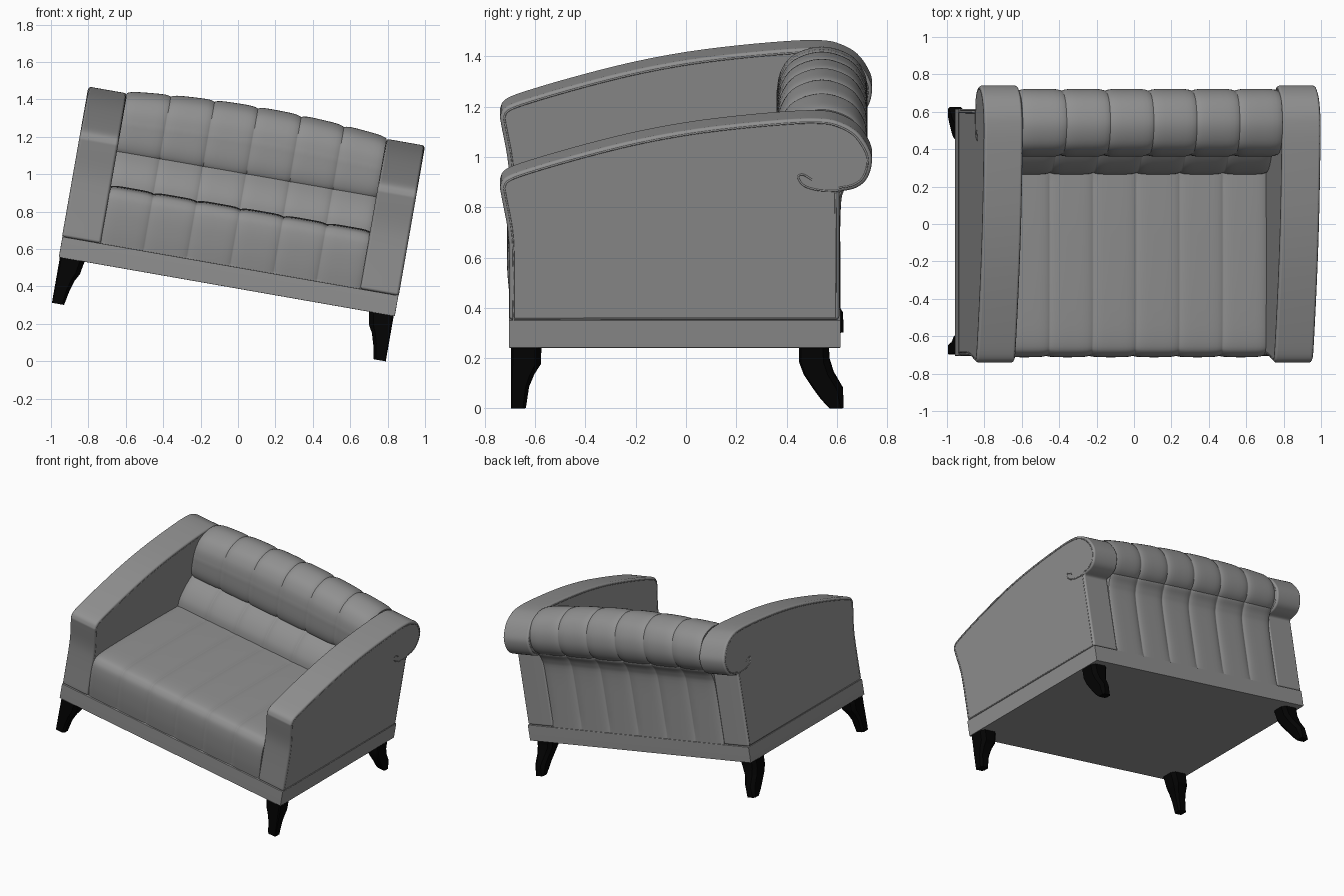
import bpy, bmesh, math
from mathutils import Matrix, Vector

if "Cube" in bpy.data.objects:
    bpy.data.objects.remove(bpy.data.objects["Cube"])

# The whole sofa leans sideways by ten degrees
TILT = Matrix.Translation((-0.06, 0, 0.398)) @ Matrix.Rotation(math.radians(9.95), 4, 'Y')
W_OUT, W_IN, BASE_H = 0.912, 0.705, 0.112

fabric = bpy.data.materials.new("dark_fabric")
fabric.diffuse_color = (0.28, 0.28, 0.28, 1)
fabric.use_nodes = True
fabric.node_tree.nodes["Principled BSDF"].inputs["Base Color"].default_value = fabric.diffuse_color
black = bpy.data.materials.new("dark_wood")
black.diffuse_color = (0.001, 0.001, 0.001, 1)
black.use_nodes = True
black.node_tree.nodes["Principled BSDF"].inputs["Base Color"].default_value = black.diffuse_color


def spline(pts, n=5):
    """Smooth Catmull-Rom sampling through 2D points."""
    p, out = [Vector(q) for q in pts], []
    m = len(p)
    for i in range(m - 1):
        a, b, c, d = p[max(i - 1, 0)], p[i], p[i + 1], p[min(i + 2, m - 1)]
        for k in range(n):
            t = k / n
            out.append(0.5 * (2 * b + (c - a) * t + (2 * a - 5 * b + 4 * c - d) * t * t
                              + (3 * b - a - 3 * c + d) * t ** 3))
    out.append(p[-1])
    return out


def loft(name, rings):
    """Mesh from closed rings of equal length, capped at both ends."""
    bm = bmesh.new()
    vs = [[bm.verts.new(c) for c in r] for r in rings]
    n = len(vs[0])
    for a, b in zip(vs, vs[1:]):
        for j in range(n):
            bm.faces.new((a[j], a[(j + 1) % n], b[(j + 1) % n], b[j]))
    bm.faces.new(vs[0])
    bm.faces.new(vs[-1])
    bmesh.ops.recalc_face_normals(bm, faces=bm.faces[:])
    me = bpy.data.meshes.new(name)
    bm.to_mesh(me)
    bm.free()
    ob = bpy.data.objects.new(name, me)
    bpy.context.collection.objects.link(ob)
    return ob


def finish(ob, mirror=False, bevel=0, segments=3, angle=40, mat=fabric):
    """Bevel, mirror, shade, colour and tilt one part."""
    if bevel:
        b = ob.modifiers.new("Bevel", 'BEVEL')
        b.width, b.segments, b.use_clamp_overlap = bevel, segments, False
        b.limit_method, b.angle_limit = 'ANGLE', math.radians(40)
    if mirror:
        ob.modifiers.new("Mirror", 'MIRROR').use_mirror_merge = False
    bpy.ops.object.select_all(action='DESELECT')
    ob.select_set(True)
    bpy.context.view_layer.objects.active = ob
    bpy.ops.object.convert(target='MESH')
    ob = bpy.context.view_layer.objects.active
    bpy.ops.object.shade_smooth_by_angle(angle=math.radians(angle))
    if bevel:
        ob.modifiers.new("Weighted", 'WEIGHTED_NORMAL').keep_sharp = True
    ob.data.materials.append(mat)
    ob.matrix_world = TILT


def quilt(name, prof, depth, crown=0.0, channels=6):
    """Side profile swept across the width with padded vertical channels."""
    n = len(prof)
    area = sum(prof[i].cross(prof[(i + 1) % n]) for i in range(n))
    s = 1 if area > 0 else -1
    normals = []
    for i in range(n):
        t = (prof[(i + 1) % n] - prof[i - 1]).normalized()
        normals.append(Vector((t.y, -t.x)) * s)
    steps = [0, 0.02, 0.06, 0.13, 0.25, 0.4, 0.6, 0.75, 0.87, 0.94, 0.98]
    us = [(c + t) / channels * 2 - 1 for c in range(channels) for t in steps] + [1]
    rings = []
    for u in us:
        f = (u + 1) / 2 * channels
        dip = depth * abs(2 * (f - math.floor(f)) - 1) ** 6
        ring = []
        for p, nr in zip(prof, normals):
            q = p - nr * dip
            lift = crown * (1 - u * u) * min(max((q.y - 0.6) / 0.33, 0), 1)
            ring.append((u * W_IN, q.x, q.y + lift))
        rings.append(ring)
    finish(loft(name, rings), angle=50)


def piping(name, runs, radius):
    """Thin welt cords, mirrored to both arms."""
    cu = bpy.data.curves.new(name, 'CURVE')
    cu.dimensions, cu.bevel_depth, cu.bevel_resolution = '3D', radius, 1
    for x, pts in runs:
        sp = cu.splines.new('POLY')
        sp.points.add(len(pts) - 1)
        for sv, p in zip(sp.points, pts):
            sv.co = (x, p[0], p[1], 1)
    ob = bpy.data.objects.new(name, cu)
    bpy.context.collection.objects.link(ob)
    bpy.ops.object.select_all(action='DESELECT')
    ob.select_set(True)
    bpy.context.view_layer.objects.active = ob
    bpy.ops.object.convert(target='MESH')
    finish(bpy.context.view_layer.objects.active, mirror=True, angle=80)


# Base plinth
y0, y1 = -0.705, 0.615
base = loft("base", [[(x, y0, 0), (x, y1, 0), (x, y1, BASE_H), (x, y0, BASE_H)]
                     for x in (-W_OUT, W_OUT)])
finish(base, bevel=0.003, segments=2)

# Scrolled arms
scroll = spline([(-0.703, BASE_H), (-0.703, 0.36), (-0.71, 0.48), (-0.735, 0.615), (-0.738, 0.655),
                 (-0.71, 0.692), (-0.6, 0.732), (-0.4, 0.790), (-0.2, 0.840), (0, 0.878),
                 (0.2, 0.904), (0.4, 0.922), (0.52, 0.926), (0.6, 0.915), (0.68, 0.872),
                 (0.732, 0.795), (0.738, 0.735), (0.715, 0.675), (0.67, 0.642), (0.61, 0.630)])
arm = loft("arm", [[(x, p.x, p.y) for p in scroll + [Vector((0.61, BASE_H))]]
                   for x in (W_IN, W_OUT)])
finish(arm, mirror=True, bevel=0.014, segments=4)

# Piping around the arm edges, and the small curl under the scroll
inset = []
for i, p in enumerate(scroll):
    t = (scroll[min(i + 1, len(scroll) - 1)] - scroll[max(i - 1, 0)]).normalized()
    inset.append(p + Vector((t.y, -t.x)) * 0.017)
curl = spline([(0.607, 0.634), (0.53, 0.637), (0.47, 0.655), (0.446, 0.69), (0.465, 0.7),
               (0.5, 0.68)])
edge = [(-0.686, BASE_H + 0.004), (0.595, BASE_H + 0.006), (0.595, 0.625)]
piping("arm_piping", [(W_OUT - 0.002, inset), (W_IN + 0.002, inset),
                      (W_OUT - 0.002, curl), (W_OUT - 0.002, edge)], 0.004)

# Channelled seat
seat = spline([(-0.69, 0.09), (-0.706, 0.2), (-0.712, 0.32), (-0.695, 0.39), (-0.63, 0.422),
               (-0.4, 0.43), (0, 0.43), (0.32, 0.425)])
quilt("seat", seat + [Vector((0.32, 0.09))], 0.009)

# Lower back: padded inside and outside
back = spline([(0.29, 0.09), (0.27, 0.3), (0.265, 0.42), (0.285, 0.5), (0.35, 0.585),
               (0.48, 0.68), (0.6, 0.7), (0.665, 0.665), (0.632, 0.6), (0.615, 0.5), (0.612, 0.09)])
quilt("back_cushion", back, 0.01)

# Rolled top of the back, fuller at its front lower edge
roll = spline([(0.36, 0.76), (0.376, 0.84), (0.43, 0.906), (0.54, 0.937), (0.65, 0.906),
               (0.707, 0.84), (0.722, 0.76), (0.7, 0.69), (0.65, 0.645), (0.55, 0.61),
               (0.45, 0.588), (0.39, 0.602), (0.364, 0.66), (0.36, 0.76)])[:-1]
quilt("back_roll", roll, 0.01, crown=0.04)

# Dark curved legs: rows of height, inner side, front, rear
legs = {
    "front_leg": [(0.002, 0.772, -0.697, -0.575), (-0.07, 0.785, -0.697, -0.577),
                  (-0.11, 0.807, -0.697, -0.603), (-0.16, 0.825, -0.697, -0.624),
                  (-0.246, 0.84, -0.697, -0.637)],
    "rear_leg": [(0.002, 0.772, 0.45, 0.568), (-0.06, 0.785, 0.45, 0.571),
                 (-0.11, 0.807, 0.468, 0.588), (-0.17, 0.825, 0.508, 0.624),
                 (-0.21, 0.833, 0.537, 0.626), (-0.246, 0.84, 0.572, 0.626)],
}
for name, rows in legs.items():
    rings = []
    for w, xi, a, b in rows:
        xo, c = 0.906, 0.2 * (b - a)
        rings.append([(xi + c, a, w), (xo - c / 3, a, w), (xo, a + c / 3, w), (xo, b - c, w),
                      (xo - c, b, w), (xi + c, b, w), (xi, b - c, w), (xi, a + c, w)])
    finish(loft(name, rings), mirror=True, angle=30, mat=black)
